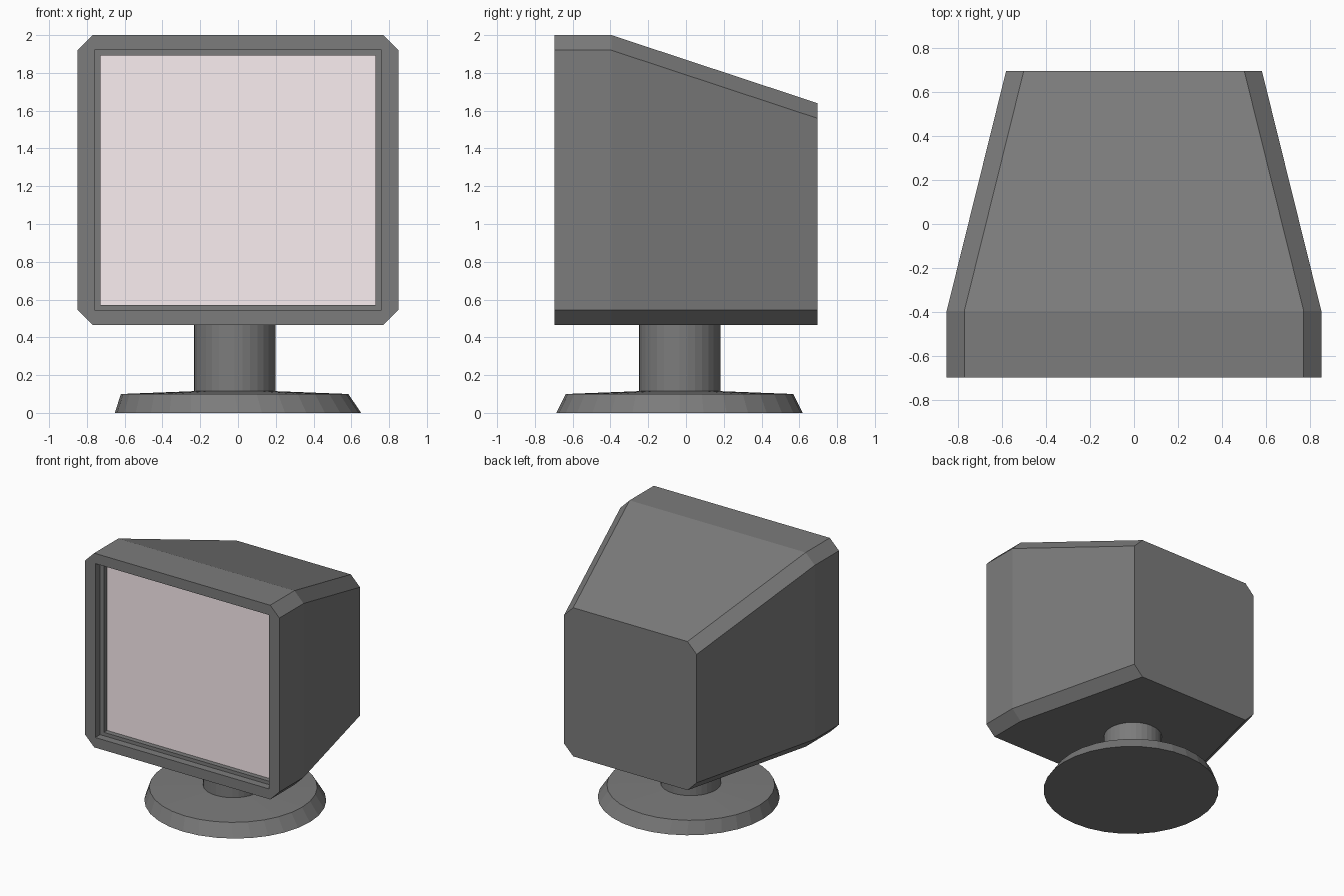
import bpy, bmesh, math

if "Cube" in bpy.data.objects:
    bpy.data.objects.remove(bpy.data.objects["Cube"])


def material(name, color):
    mat = bpy.data.materials.new(name)
    mat.diffuse_color = (*color, 1)
    mat.use_nodes = True
    mat.node_tree.nodes["Principled BSDF"].inputs["Base Color"].default_value = mat.diffuse_color
    return mat


def loft(name, rings, mat, cap_start=True, cap_end=True):
    """Skin a list of equal-length point rings into one mesh object."""
    bm = bmesh.new()
    loops = [[bm.verts.new(p) for p in ring] for ring in rings]
    n = len(loops[0])
    for a, b in zip(loops, loops[1:]):
        for i in range(n):
            j = (i + 1) % n
            bm.faces.new((a[i], a[j], b[j], b[i]))
    if cap_start:
        bm.faces.new(loops[0])
    if cap_end:
        bm.faces.new(loops[-1])
    # rings with zero chamfer collapse to plain rectangles here
    bmesh.ops.remove_doubles(bm, verts=bm.verts, dist=1e-5)
    bmesh.ops.recalc_face_normals(bm, faces=bm.faces)
    mesh = bpy.data.meshes.new(name)
    bm.to_mesh(mesh)
    bm.free()
    mesh.materials.append(mat)
    obj = bpy.data.objects.new(name, mesh)
    bpy.context.collection.objects.link(obj)
    return obj


def frame_ring(y, hx, z0, z1, c=0.0):
    """Rectangle in the xz plane with chamfered corners."""
    return [(x, y, z) for x, z in (
        (hx - c, z0), (hx, z0 + c), (hx, z1 - c), (hx - c, z1),
        (c - hx, z1), (-hx, z1 - c), (-hx, z0 + c), (c - hx, z0))]


def circle(r, z, cx=-0.018, cy=-0.034, n=32):
    return [(cx + r * math.cos(2 * math.pi * i / n),
             cy + r * math.sin(2 * math.pi * i / n), z) for i in range(n)]


plastic = material("dark_plastic", (0.2, 0.2, 0.2))
glass = material("screen_glass", (0.97, 0.86, 0.88))

FRONT, BEND, BACK = -0.697, -0.395, 0.695
STEP, SCREEN = FRONT + 0.06, FRONT + 0.1

# Housing: tapered back, straight front collar, stepped screen recess
loft("monitor_housing", [
    frame_ring(BACK, 0.58, 0.465, 1.64, 0.08),
    frame_ring(BEND, 0.85, 0.465, 2.0, 0.08),
    frame_ring(FRONT, 0.85, 0.465, 2.0, 0.08),
    frame_ring(FRONT, 0.76, 0.545, 1.92),
    frame_ring(STEP, 0.76, 0.545, 1.92),
    frame_ring(STEP, 0.727, 0.572, 1.892),
    frame_ring(SCREEN, 0.727, 0.572, 1.892),
], plastic, cap_end=False)

# Screen glass, facing forward
screen = loft("screen", [frame_ring(SCREEN, 0.727, 0.572, 1.892)], glass, cap_end=False)
if screen.data.polygons[0].normal.y > 0:
    screen.data.flip_normals()

# Stand: round foot with sloped rim and slightly domed top, rising into the neck
loft("stand", [
    circle(0.652, 0.0, cx=0.0),
    circle(0.602, 0.1),
    circle(0.216, 0.115),
    circle(0.216, 0.465),
], plastic)
